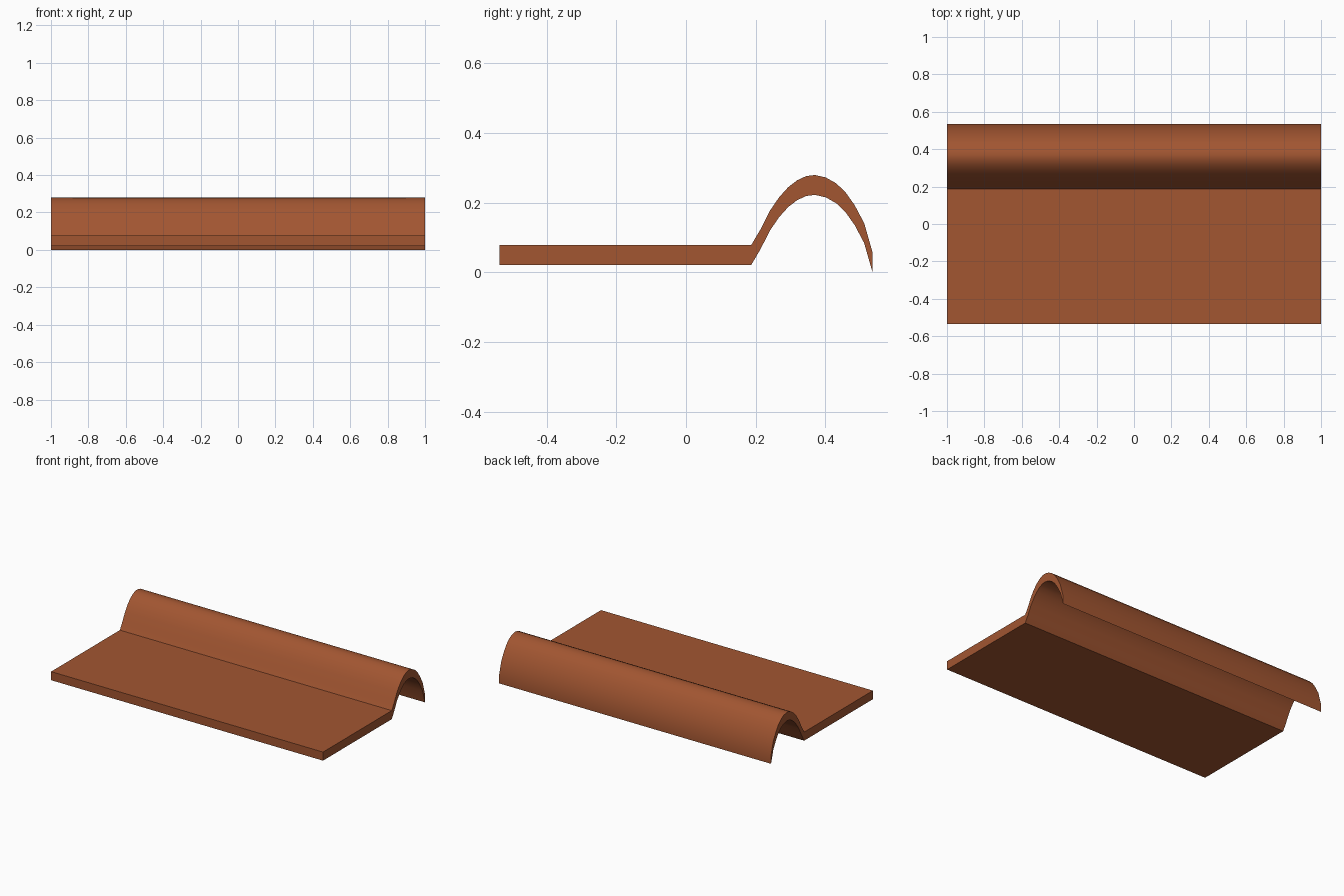
import bpy
import bmesh
from math import radians

default_cube = bpy.data.objects.get("Cube")
if default_cube:
    bpy.data.objects.remove(default_cube, do_unlink=True)

HALF_LENGTH = 1.0
THICKNESS = 0.057

# Terracotta colour
clay = bpy.data.materials.new("terracotta")
clay.use_nodes = True
colour = (0.36, 0.092, 0.031, 1)
clay.diffuse_color = colour
clay.node_tree.nodes["Principled BSDF"].inputs["Base Color"].default_value = colour

# Upper line of the cross-section (y, z): flat pan, then the rounded roll
upper = [(-0.535, 0.078), (0.187, 0.078), (0.213, 0.122), (0.241, 0.177),
         (0.267, 0.215), (0.293, 0.244), (0.319, 0.264), (0.345, 0.276),
         (0.37, 0.279), (0.401, 0.272), (0.431, 0.255), (0.458, 0.229),
         (0.484, 0.192), (0.511, 0.141), (0.535, 0.057)]
lower = [(y, z - THICKNESS) for y, z in upper]

# Sweep the section along x and close both ends
bm = bmesh.new()
rows = []
for line in (upper, lower):
    for x in (-HALF_LENGTH, HALF_LENGTH):
        rows.append([bm.verts.new((x, y, z)) for y, z in line])
top_l, top_r, low_l, low_r = rows
for a, b in ((top_l, top_r), (low_r, low_l), (low_l, top_l), (top_r, low_r)):
    for i in range(len(upper) - 1):
        bm.faces.new((a[i], b[i], b[i + 1], a[i + 1]))
for i in (0, -1):
    bm.faces.new((top_l[i], top_r[i], low_r[i], low_l[i]))
bmesh.ops.recalc_face_normals(bm, faces=bm.faces)

mesh = bpy.data.meshes.new("roof_tile")
bm.to_mesh(mesh)
bm.free()
mesh.materials.append(clay)
tile = bpy.data.objects.new("roof_tile", mesh)
bpy.context.collection.objects.link(tile)

# Smooth roll with crisp borders
bpy.ops.object.select_all(action='DESELECT')
tile.select_set(True)
bpy.context.view_layer.objects.active = tile
bpy.ops.object.shade_smooth_by_angle(angle=radians(30))
